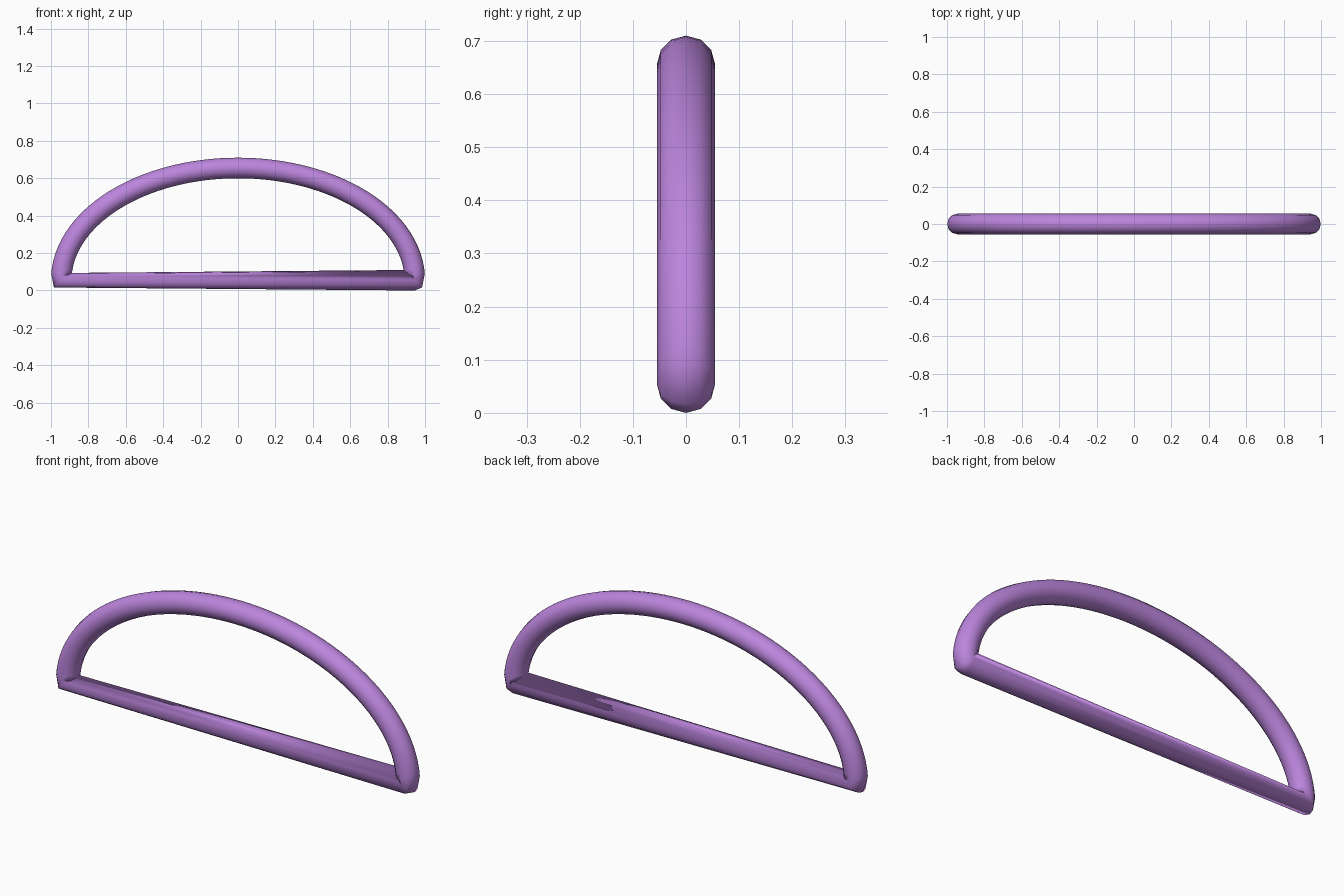
import bpy, bmesh, math
from mathutils import Vector

if "Cube" in bpy.data.objects:
    bpy.data.objects.remove(bpy.data.objects["Cube"])

R, SIDES, STEPS = 0.055, 12, 64          # tube radius, cross-section sides, arch steps
A, B, Z0 = 0.945, 0.60, 0.055            # half-ellipse axes and base height

purple = bpy.data.materials.new("soft_purple")
purple.diffuse_color = (0.50, 0.235, 0.72, 1)
purple.use_nodes = True
purple.node_tree.nodes["Principled BSDF"].inputs["Base Color"].default_value = purple.diffuse_color

# Path of the half-ellipse arch, from right corner to left corner
path = [Vector((A * math.cos(math.pi * i / STEPS), 0, Z0 + B * math.sin(math.pi * i / STEPS)))
        for i in range(STEPS + 1)]
# Tangents: along the arch, mitred at 45 degrees in both corners
tangents = [(path[min(i + 1, STEPS)] - path[max(i - 1, 0)]).normalized() for i in range(STEPS + 1)]
tangents[0] = Vector((1, 0, 1)).normalized()
tangents[-1] = Vector((1, 0, -1)).normalized()
# The straight bar ends in an upright ring at the right corner
path.append(Vector((A, 0, Z0)))
tangents.append(Vector((1, 0, 0)))

# Sweep the round section along the closed path
bm = bmesh.new()
rings = []
for p, t in zip(path, tangents):
    side = Vector((0, 1, 0))
    out = side.cross(t)
    rings.append([bm.verts.new(p + R * (math.cos(a) * out + math.sin(a) * side))
                  for a in (2 * math.pi * k / SIDES for k in range(SIDES))])
for i, ring in enumerate(rings):
    nxt = rings[(i + 1) % len(rings)]
    for k in range(SIDES):
        j = (k + 1) % SIDES
        f = bm.faces.new((ring[k], ring[j], nxt[j], nxt[k]))
        f.smooth = True
bm.normal_update()
# Make the surface face outwards
if bm.calc_volume(signed=True) < 0:
    bmesh.ops.reverse_faces(bm, faces=bm.faces[:])

mesh = bpy.data.meshes.new("half_ring_tube")
bm.to_mesh(mesh)
bm.free()
mesh.materials.append(purple)
bpy.context.collection.objects.link(bpy.data.objects.new("half_ring_tube", mesh))
